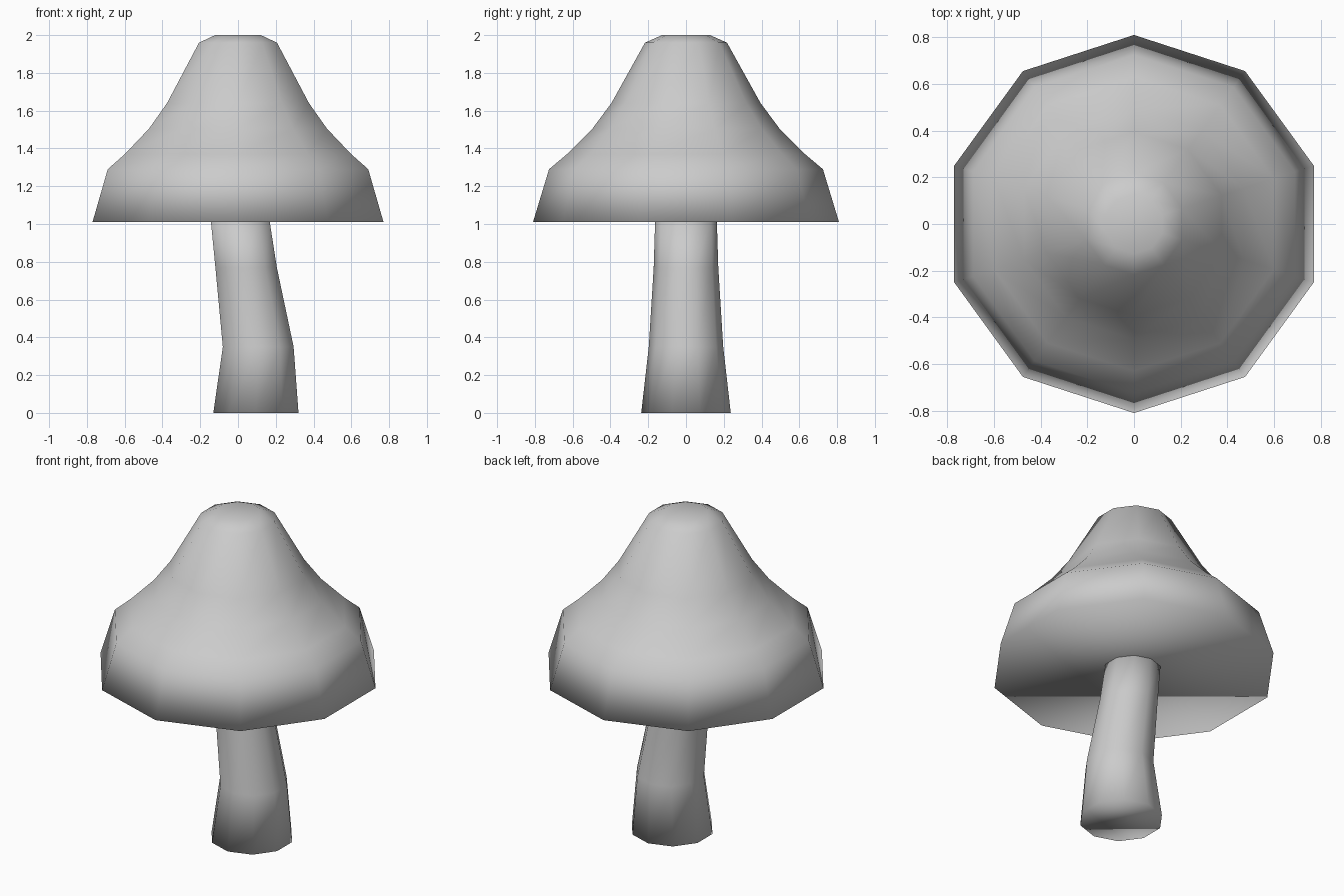
import bpy
import bmesh
from math import sin, cos, pi

SIDES = 10

cube = bpy.data.objects.get("Cube")
if cube:
    bpy.data.objects.remove(cube, do_unlink=True)

grey = bpy.data.materials.new("plain_grey")
grey.use_nodes = True
colour = (0.6, 0.6, 0.6, 1)
grey.diffuse_color = colour
grey.node_tree.nodes["Principled BSDF"].inputs["Base Color"].default_value = colour


def loft(name, rings):
    """Skin ten-sided rings given as (centre x, radius, height), closed at both ends."""
    bm = bmesh.new()
    loops = []
    for cx, r, z in rings:
        angles = [pi / 2 + 2 * pi * i / SIDES for i in range(SIDES)]
        loops.append([bm.verts.new((cx + r * cos(a), r * sin(a), z)) for a in angles])
    for low, high in zip(loops, loops[1:]):
        for i in range(SIDES):
            j = (i + 1) % SIDES
            bm.faces.new((low[i], low[j], high[j], high[i]))
    bm.faces.new(loops[0][::-1])
    bm.faces.new(loops[-1])
    for face in bm.faces:
        face.smooth = True
    mesh = bpy.data.meshes.new(name)
    bm.to_mesh(mesh)
    bm.free()
    mesh.materials.append(grey)
    obj = bpy.data.objects.new(name, mesh)
    bpy.context.collection.objects.link(obj)
    return obj


# Bell-shaped cap with a flat underside
cap_profile = [(0.81, 1.01), (0.725, 1.29), (0.63, 1.37), (0.495, 1.505),
               (0.395, 1.64), (0.217, 1.96), (0.127, 2.0)]
loft("mushroom_cap", [(0, r, z) for r, z in cap_profile])

# Leaning stem that widens towards the foot
loft("mushroom_stem", [(0.095, 0.237, 0), (0.107, 0.197, 0.35),
                       (0.043, 0.171, 0.77), (0.01, 0.163, 1.03)])
